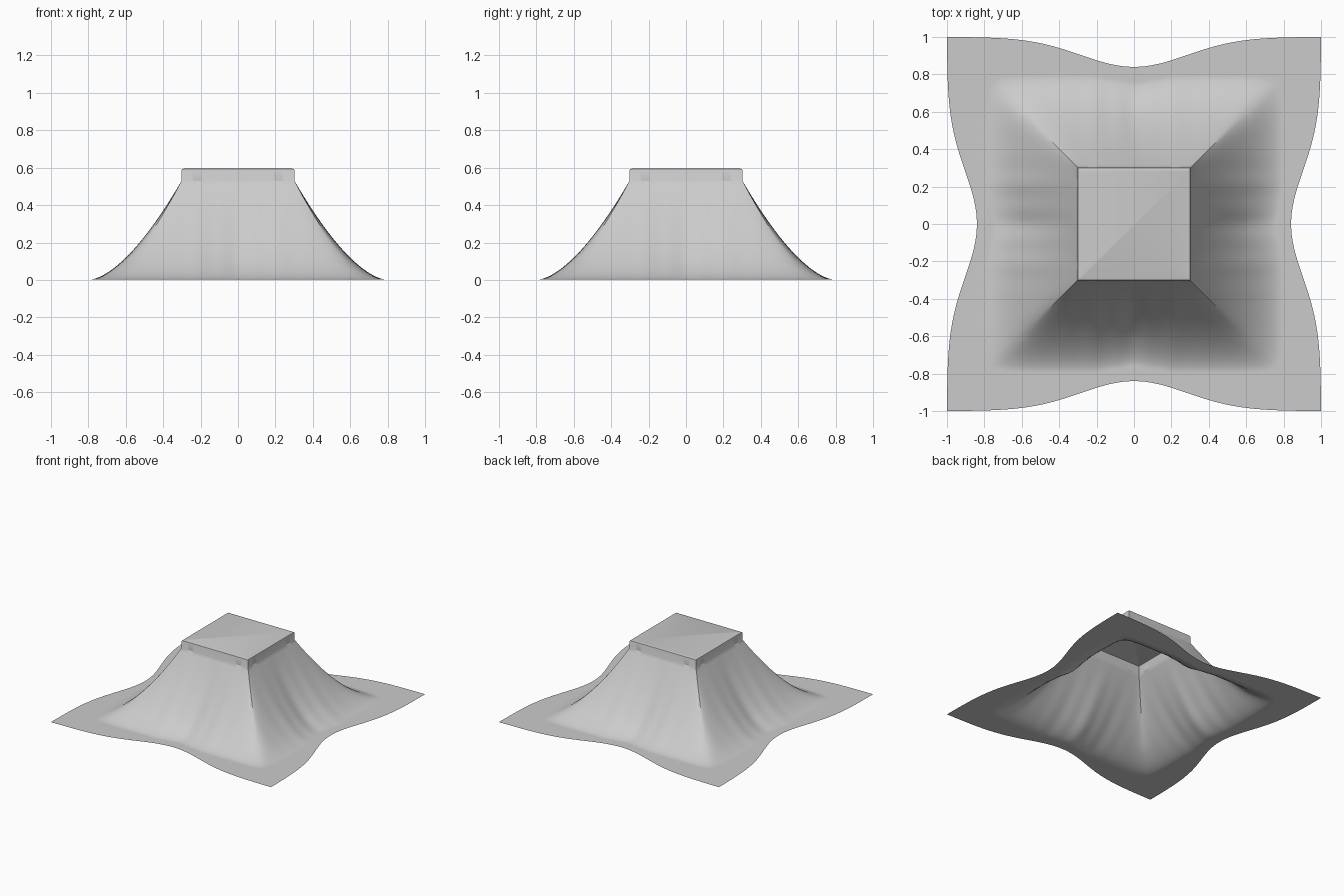
import bpy, bmesh, math

if "Cube" in bpy.data.objects:
    bpy.data.objects.remove(bpy.data.objects["Cube"])

BOX, TOP, LIP = 0.302, 0.595, 0.53   # hidden box half width, top height, start of slope
SEG = 64                             # segments per side


def slope_height(x, y):
    """Height of the hanging cloth outside the box."""
    m, w = max(abs(x), abs(y)), min(abs(x), abs(y))
    k = max(0.0, min(1.0, (m - BOX) / 0.3))
    q = m + k * (0.035 * math.exp(-(w / 0.13) ** 2)      # tucked-in middle
                 + 0.035 * (w / m) ** 10                 # softened corners
                 + 0.004 * math.cos(w * 42) * math.exp(-(w / 0.3) ** 2))
    return 0.002 + (LIP - 0.002) * max(0.0, (0.79 - q) / (0.79 - BOX)) ** 1.6


def ring(bm, point):
    """One square ring of vertices; point(s) gives (outward, along, z or None)."""
    verts = []
    for side in range(4):
        c, n = [(1, 0), (0, 1), (-1, 0), (0, -1)][side]
        for i in range(SEG):
            out, along, z = point(-1 + 2 * i / SEG)
            x, y = c * out - n * along, n * out + c * along
            verts.append(bm.verts.new((x, y, slope_height(x, y) if z is None else z)))
    return verts


def slope_point(t):
    def point(s):
        # hem is drawn inwards at the middle of each side
        edge = 1 - 0.16 * math.exp(-(s / 0.4) ** 2)
        return BOX + (edge - BOX) * t, s * (BOX + (1 - BOX) * t), None
    return point


bm = bmesh.new()
# flat top, rolled edge and short vertical drop
rings = [ring(bm, lambda s, r=r, z=z: (r, r * s, z))
         for r, z in [(0.29, TOP), (0.299, TOP - 0.003), (BOX, TOP - 0.01)]]
bm.faces.new(rings[0])
# slope flaring out to the floor and the flat hem
N = 50
rings += [ring(bm, slope_point(i / N)) for i in range(N + 1)]
for a, b in zip(rings, rings[1:]):
    n = len(a)
    for i in range(n):
        j = (i + 1) % n
        bm.faces.new((a[i], b[i], b[j], a[j]))
bmesh.ops.recalc_face_normals(bm, faces=bm.faces)
if max(bm.faces, key=lambda f: f.calc_center_median().z).normal.z < 0:
    bmesh.ops.reverse_faces(bm, faces=bm.faces)

mesh = bpy.data.meshes.new("draped_cloth")
bm.to_mesh(mesh)
bm.free()
cloth = bpy.data.objects.new("draped_cloth", mesh)
bpy.context.collection.objects.link(cloth)
bpy.context.view_layer.objects.active = cloth
cloth.select_set(True)
bpy.ops.object.shade_smooth_by_angle(angle=math.radians(30))
